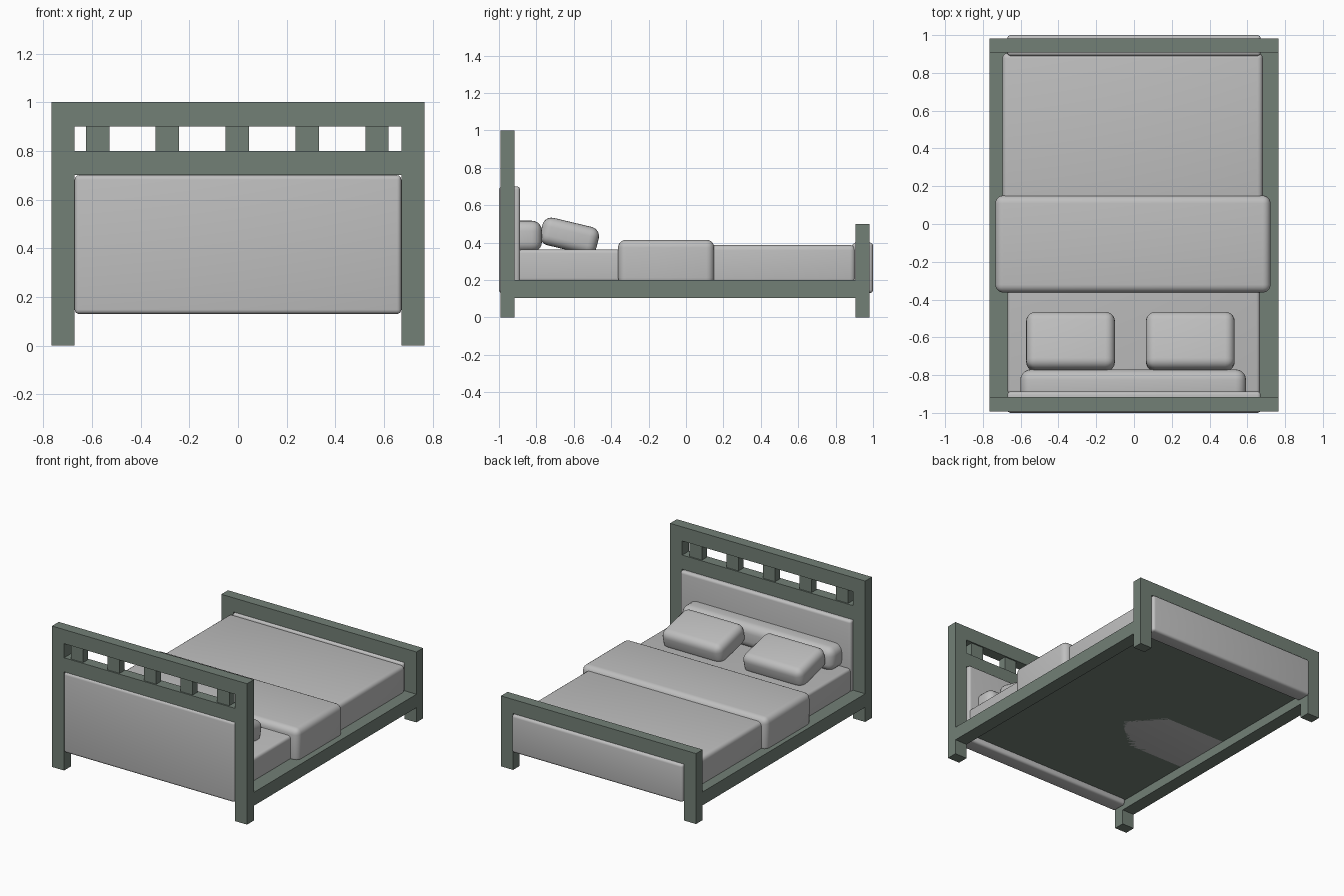
import bpy, bmesh, math
from mathutils import Matrix, Vector

if "Cube" in bpy.data.objects:
    bpy.data.objects.remove(bpy.data.objects["Cube"])


def material(name, rgb):
    m = bpy.data.materials.new(name)
    m.diffuse_color = (*rgb, 1)
    m.use_nodes = True
    m.node_tree.nodes["Principled BSDF"].inputs["Base Color"].default_value = m.diffuse_color
    return m


GREEN = material("sage green wood", (0.17, 0.215, 0.182))
GREY = material("light grey fabric", (0.52, 0.52, 0.52))


def box(name, x, y, z, mat, bevel=0.0, segs=4, tilt=0.0):
    """Box from (min, max) ranges, optionally rounded and tilted about x."""
    size = [r[1] - r[0] for r in (x, y, z)]
    centre = Vector([(r[0] + r[1]) / 2 for r in (x, y, z)])
    bm = bmesh.new()
    bmesh.ops.create_cube(bm, size=1)
    bmesh.ops.scale(bm, vec=size, verts=bm.verts)
    if bevel:
        bmesh.ops.bevel(bm, geom=bm.edges[:], offset=bevel, segments=segs,
                        profile=0.5, affect='EDGES')
        for f in bm.faces:
            f.smooth = True
    bmesh.ops.rotate(bm, verts=bm.verts, cent=(0, 0, 0),
                     matrix=Matrix.Rotation(tilt, 3, 'X'))
    bmesh.ops.recalc_face_normals(bm, faces=bm.faces)
    me = bpy.data.meshes.new(name)
    bm.to_mesh(me)
    bm.free()
    me.materials.append(mat)
    ob = bpy.data.objects.new(name, me)
    ob.location = centre
    bpy.context.collection.objects.link(ob)
    return ob


OUT, INN = 0.766, 0.671
HEAD, FOOT = (-0.992, -0.916), (0.907, 0.981)

# Posts and side rails, both sides
for side, s in (("left", -1), ("right", 1)):
    xr = tuple(sorted((s * INN, s * OUT)))
    box(side + "_head_post", xr, HEAD, (0, 1.0), GREEN)
    box(side + "_foot_post", xr, FOOT, (0, 0.5), GREEN)
    box(side + "_side_rail", xr, (HEAD[1], FOOT[0]), (0.105, 0.2), GREEN)

# Cross rails
cross = (-INN, INN)
box("head_top_rail", cross, HEAD, (0.9, 1.0), GREEN)
box("head_middle_rail", cross, HEAD, (0.7, 0.8), GREEN)
box("foot_top_rail", cross, FOOT, (0.4, 0.5), GREEN)

# Headboard slats
for i in range(5):
    cx = -0.003 + (i - 2) * 0.287
    box(f"head_slat_{i + 1}", (cx - 0.048, cx + 0.048), (-0.982, -0.926),
        (0.8, 0.9), GREEN)

# Padded panels
box("head_panel", cross, (-1.0, -0.887), (0.13, 0.7), GREY, 0.018)
box("foot_panel", cross, (0.89, 1.0), (0.13, 0.4), GREY, 0.018)

# Bed base
box("bed_base", cross, (-0.9, 0.9), (0.17, 0.2), GREEN)

# Mattress and bedding
box("mattress", (-0.67, 0.667), (-0.9, 0.89), (0.19, 0.363), GREY, 0.02)
box("blanket", (-0.697, 0.682), (0.05, 0.905), (0.18, 0.387), GREY, 0.028)
box("folded_blanket", (-0.734, 0.723), (-0.363, 0.151), (0.17, 0.415), GREY, 0.042, 5)

# Bolster and tilted pillows
box("bolster", (-0.602, 0.593), (-0.95, -0.77), (0.35, 0.517), GREY, 0.055, 5)
for side, cx in (("left", -0.336), ("right", 0.298)):
    box(side + "_pillow", (cx - 0.235, cx + 0.235), (-0.778, -0.468),
        (0.36, 0.51), GREY, 0.05, 5, -math.radians(13.4))
